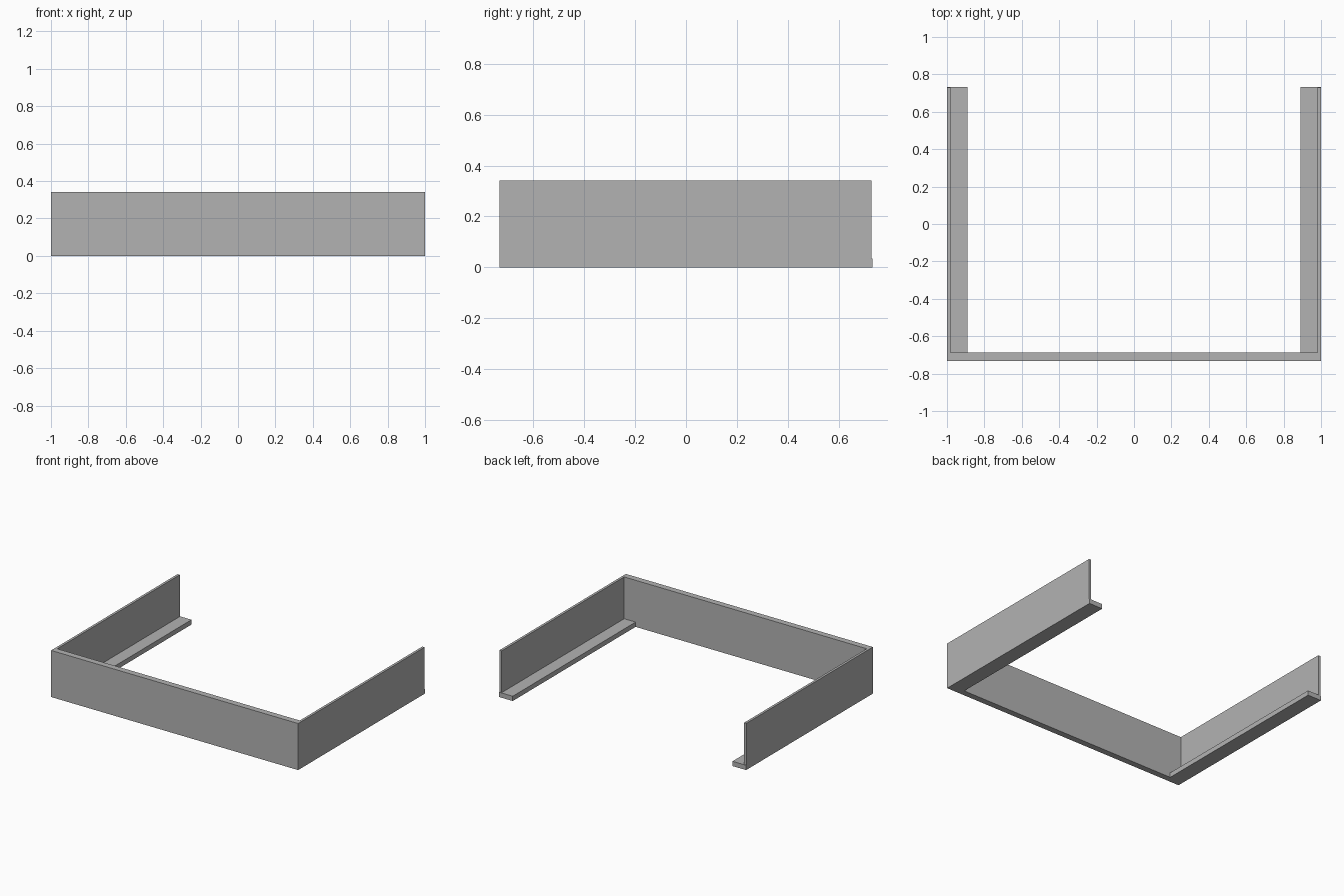
import bpy
import bmesh

cube = bpy.data.objects.get("Cube")
if cube:
    bpy.data.objects.remove(cube, do_unlink=True)

# Overall sizes
HALF_W, HALF_D, HEIGHT = 1.0, 0.733, 0.341
LIP_X, LIP_TOP = 0.89, 0.035
WALL_X, FRONT_Y = 0.982, -0.688
WALL_END = HALF_D - 0.004

# Single grey finish
grey = bpy.data.materials.new("plain_grey")
grey.use_nodes = True
colour = (0.45, 0.45, 0.45, 1)
grey.diffuse_color = colour
grey.node_tree.nodes["Principled BSDF"].inputs["Base Color"].default_value = colour


def u_frame(name, inner_x, back_y, z0, z1):
    """Extrude a U-shaped footprint, open at the back, from z0 to z1."""
    half = [(inner_x, FRONT_Y), (inner_x, back_y), (HALF_W, back_y), (HALF_W, -HALF_D)]
    outline = half + [(-x, y) for x, y in reversed(half)]
    bm = bmesh.new()
    face = bm.faces.new([bm.verts.new((x, y, z0)) for x, y in outline])
    top = bmesh.ops.extrude_face_region(bm, geom=[face], use_keep_orig=True)
    moved = [v for v in top["geom"] if isinstance(v, bmesh.types.BMVert)]
    bmesh.ops.translate(bm, verts=moved, vec=(0, 0, z1 - z0))
    bmesh.ops.recalc_face_normals(bm, faces=bm.faces)
    mesh = bpy.data.meshes.new(name)
    bm.to_mesh(mesh)
    bm.free()
    mesh.materials.append(grey)
    obj = bpy.data.objects.new(name, mesh)
    bpy.context.collection.objects.link(obj)
    return obj


# Base with the wide inward lips along both sides
u_frame("base_with_side_lips", LIP_X, HALF_D, 0, LIP_TOP)
# Thin side walls joined by the thicker front panel
u_frame("front_and_side_walls", WALL_X, WALL_END, LIP_TOP, HEIGHT)
